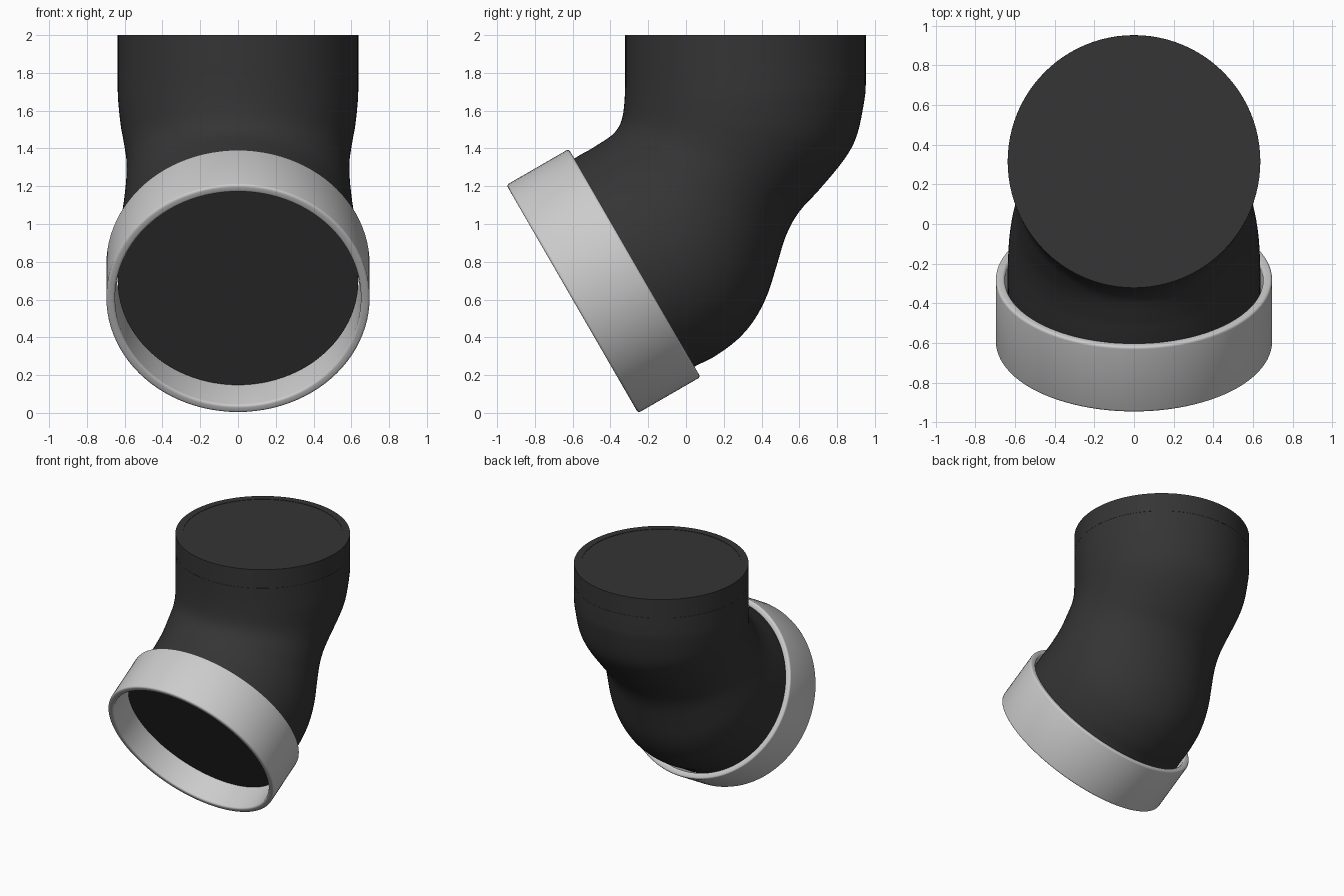
import bpy, bmesh, math
from mathutils import Vector, Matrix

if "Cube" in bpy.data.objects:
    bpy.data.objects.remove(bpy.data.objects["Cube"])

N = 96
dark = bpy.data.materials.new("dark_rubber")
dark.diffuse_color = (0.035, 0.035, 0.035, 1)
dark.use_nodes = True
dark.node_tree.nodes["Principled BSDF"].inputs["Base Color"].default_value = dark.diffuse_color


def make_object(name, bm, mat=None, angle=35):
    bmesh.ops.recalc_face_normals(bm, faces=bm.faces)
    me = bpy.data.meshes.new(name)
    bm.to_mesh(me)
    bm.free()
    ob = bpy.data.objects.new(name, me)
    bpy.context.collection.objects.link(ob)
    if mat:
        me.materials.append(mat)
    bpy.ops.object.select_all(action='DESELECT')
    ob.select_set(True)
    bpy.context.view_layer.objects.active = ob
    bpy.ops.object.shade_smooth_by_angle(angle=math.radians(angle))
    return ob


def bridge(bm, a, b):
    for i in range(N):
        j = (i + 1) % N
        bm.faces.new((a[i], a[j], b[j], b[i]))


def lathe(profile, closed):
    # profile of (radius, z); an open profile gets flat end caps
    bm = bmesh.new()
    rings = [[bm.verts.new((r * math.cos(2 * math.pi * i / N),
                            r * math.sin(2 * math.pi * i / N), z)) for i in range(N)]
             for r, z in profile]
    for a, b in zip(rings, rings[1:]):
        bridge(bm, a, b)
    if closed:
        bridge(bm, rings[-1], rings[0])
    else:
        bm.faces.new(rings[0])
        bm.faces.new(rings[-1])
    return bm


def spline(p, q, r, s, t):
    return 0.5 * (2 * q + (r - p) * t + (2 * p - 5 * q + 4 * r - s) * t * t
                  + (3 * q - p - 3 * r + s) * t ** 3)


# body sections: front y, front z, back y, back z, half width
S = [Vector(v) for v in (
    (-.75, 1.252, -.113, .148, .637), (-.67, 1.30, -.03, .197, .637),
    (-.59, 1.348, .053, .249, .637), (-.545, 1.374, .15, .298, .636),
    (-.505, 1.396, .27, .386, .632), (-.47, 1.418, .36, .49, .625),
    (-.435, 1.44, .43, .624, .615), (-.41, 1.457, .48, .78, .603),
    (-.388, 1.474, .53, .94, .594), (-.368, 1.496, .598, 1.063, .590),
    (-.352, 1.522, .704, 1.18, .592), (-.341, 1.55, .836, 1.34, .607),
    (-.332, 1.59, .905, 1.47, .622), (-.325, 1.66, .945, 1.66, .635),
    (-.322, 1.75, .952, 1.75, .637), (-.322, 1.85, .952, 1.85, .637))]
bm = bmesh.new()
stations = []
for k in range(len(S) - 1):
    p, q, r, s = S[max(k - 1, 0)], S[k], S[k + 1], S[min(k + 2, len(S) - 1)]
    stations += [spline(p, q, r, s, t / 4) for t in range(4)]
stations.append(S[-1])
rings = []
for fy, fz, by, bz, w in stations:
    c = Vector((0, (fy + by) / 2, (fz + bz) / 2))
    h = Vector((0, (by - fy) / 2, (bz - fz) / 2))
    rings.append([bm.verts.new(c + h * math.sin(2 * math.pi * i / N)
                               + Vector((w * math.cos(2 * math.pi * i / N), 0, 0)))
                  for i in range(N)])
for a, b in zip(rings, rings[1:]):
    bridge(bm, a, b)
bm.faces.new(rings[0])
bm.faces.new(rings[-1])
make_object("elbow_body", bm, dark)

# top collar with a shallow inset cap
bm = lathe([(.637, 1.851), (.637, 2), (.583, 2), (.583, 1.997)], False)
bmesh.ops.translate(bm, vec=(0, .315, 0), verts=bm.verts)
make_object("top_collar", bm, dark)

# slanted ring with rounded edges around the lower opening
ri, ro, length, e = .651, .697, .381, .014
profile = []
for cr, cz, start in ((ro - e, length - e, 0), (ri + e, length - e, 90),
                      (ri + e, e, 180), (ro - e, e, 270)):
    for k in range(5):
        a = math.radians(start + k * 22.5)
        profile.append((cr + e * math.cos(a), cz + e * math.sin(a)))
bm = lathe(profile, True)
tilt = Matrix.Translation((0, -.602, .603)) @ Matrix.Rotation(math.radians(-60), 4, 'X')
bmesh.ops.transform(bm, matrix=tilt, verts=bm.verts)
make_object("lower_ring", bm)
